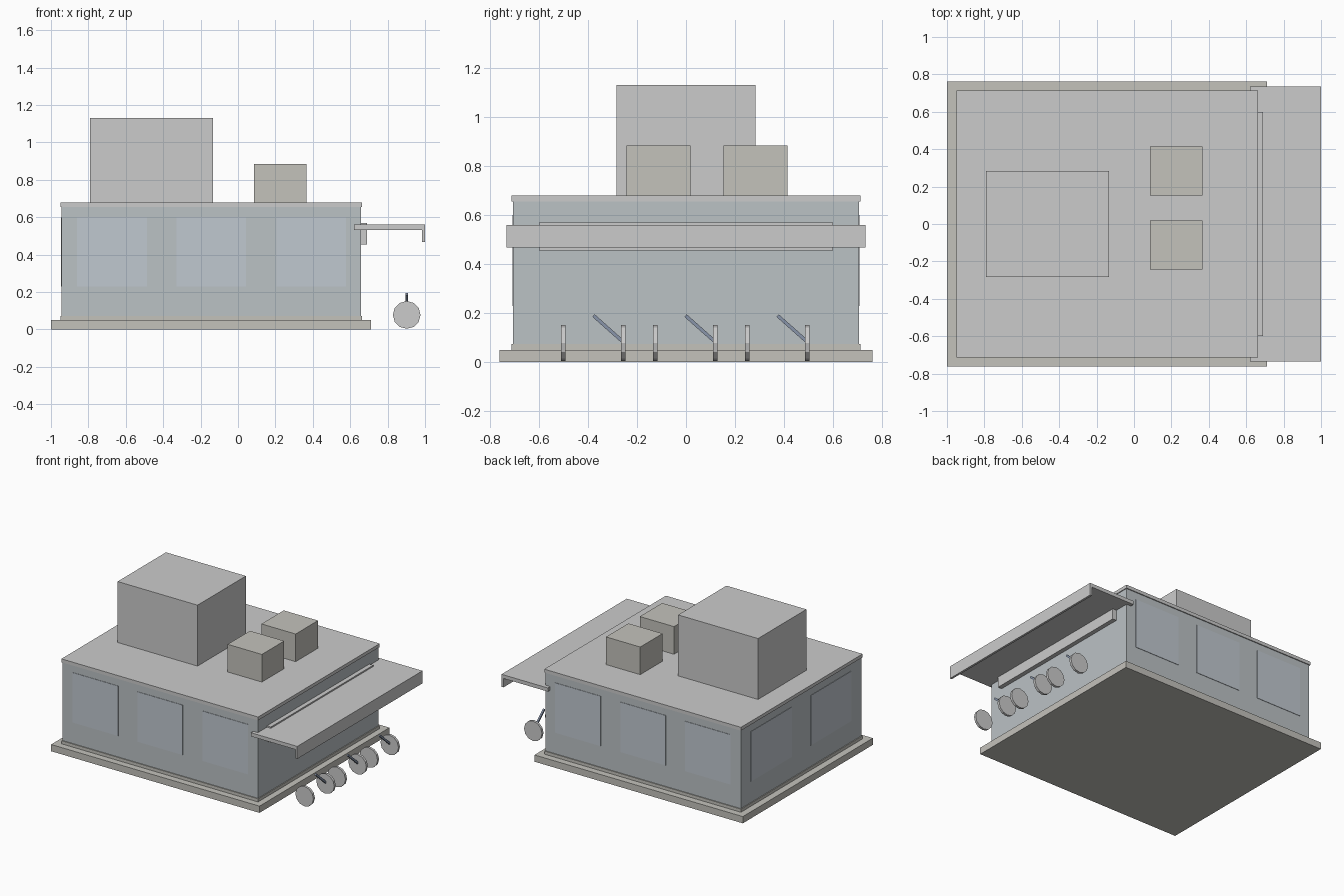
import bpy, math
from mathutils import Vector

if "Cube" in bpy.data.objects:
    bpy.data.objects.remove(bpy.data.objects["Cube"])


def material(name, rgb):
    m = bpy.data.materials.new(name)
    m.diffuse_color = (*rgb, 1)
    m.use_nodes = True
    m.node_tree.nodes["Principled BSDF"].inputs["Base Color"].default_value = m.diffuse_color
    return m


WALL = material("wall_tint", (0.50, 0.54, 0.56))
GLASS = material("glass_tint", (0.53, 0.58, 0.63))
WARM = material("warm_grey", (0.55, 0.54, 0.50))
FRAME = material("frame_blue", (0.25, 0.30, 0.40))


def box(name, x, y, z, mat=None):
    """Box from (min, max) pairs."""
    bpy.ops.mesh.primitive_cube_add(size=1, location=[sum(p) / 2 for p in (x, y, z)])
    o = bpy.context.object
    o.name = name
    o.scale = [p[1] - p[0] for p in (x, y, z)]
    bpy.ops.object.transform_apply(location=False, rotation=False, scale=True)
    if mat:
        o.data.materials.append(mat)
    return o


# Building shell
box("pavement_base", (-1, 0.71), (-0.762, 0.762), (0, 0.05), WARM)
box("wall_plinth", (-0.95, 0.664), (-0.713, 0.713), (0.05, 0.073), WARM)
box("walls", (-0.944, 0.658), (-0.706, 0.706), (0.073, 0.655), WALL)
box("roof_slab", (-0.95, 0.664), (-0.713, 0.713), (0.655, 0.68))

# Windows: three on front and back, two on the left
for i, x in enumerate((-0.86, -0.33, 0.205)):
    for side, s in (("front", -1), ("back", 1)):
        y = sorted((s * 0.70, s * 0.709))
        box(f"{side}_window_{i}", (x, x + 0.373), y, (0.23, 0.60), GLASS)
for side, y in (("a", (-0.59, -0.11)), ("b", (0.11, 0.59))):
    box(f"left_window_{side}", (-0.947, -0.94), y, (0.23, 0.60), GLASS)

# Rooftop blocks
box("roof_plant_room", (-0.79, -0.134), (-0.283, 0.284), (0.68, 1.132))
for i, y in enumerate((-0.243, 0.153)):
    box(f"roof_unit_{i}", (0.085, 0.366), (y, y + 0.262), (0.68, 0.885), WARM)

# Canopy and fascia over the entrance side
box("canopy", (0.62, 1.0), (-0.734, 0.734), (0.533, 0.56))
box("canopy_lip", (0.984, 1.0), (-0.734, 0.734), (0.467, 0.533))
box("fascia_board", (0.655, 0.69), (-0.6, 0.6), (0.455, 0.57))

# Row of bicycles: two wheels and a slanted bar each
for i, c in enumerate((-0.376, 0.0, 0.376)):
    for end, y in (("rear", c - 0.125), ("front", c + 0.12)):
        bpy.ops.mesh.primitive_cylinder_add(
            vertices=12, radius=0.074, depth=0.018,
            location=(0.902, y, 0.078), rotation=(math.pi / 2, 0, 0))
        bpy.context.object.name = f"bicycle_{i}_{end}_wheel"
    a, b = Vector((0.902, c - 0.002, 0.19)), Vector((0.902, c + 0.122, 0.08))
    d = b - a
    bar = box(f"bicycle_{i}_bar", (-0.006, 0.006), (-d.length / 2, d.length / 2),
              (-0.007, 0.007), FRAME)
    bar.location = (a + b) / 2
    bar.rotation_euler.x = math.atan2(d.z, d.y)
